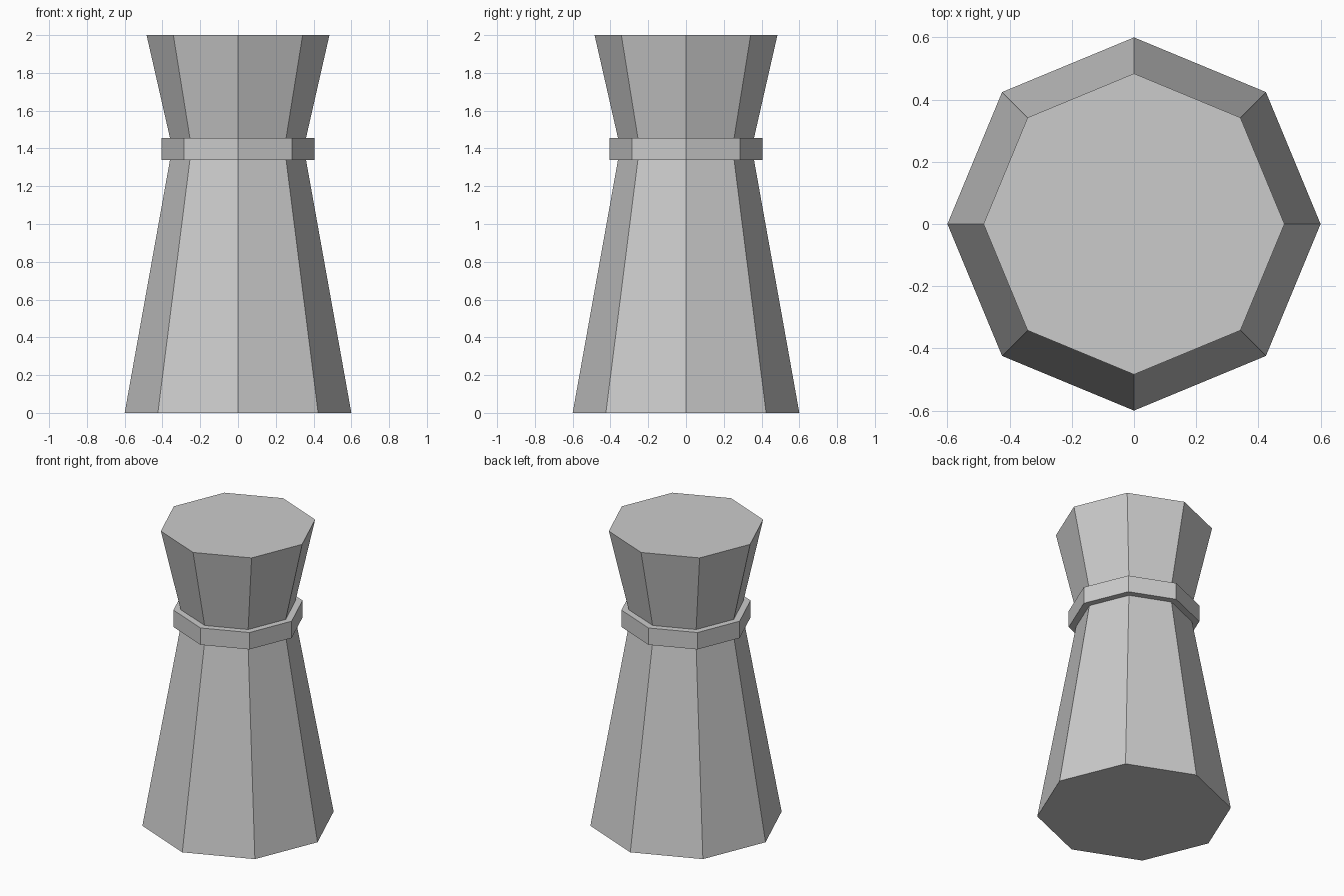
import bpy
import bmesh
from math import cos, sin, tau

SIDES = 8

default = bpy.data.objects.get("Cube")
if default:
    bpy.data.objects.remove(default, do_unlink=True)

# Single grey used on every part
grey = bpy.data.materials.new("light_grey")
grey.use_nodes = True
colour = (0.6, 0.6, 0.6, 1)
grey.diffuse_color = colour
grey.node_tree.nodes["Principled BSDF"].inputs["Base Color"].default_value = colour


def turned_part(name, profile):
    """Closed octagonal solid through (radius, height) pairs, bottom to top."""
    bm = bmesh.new()
    rings = [[bm.verts.new((r * cos(tau * i / SIDES), r * sin(tau * i / SIDES), z))
              for i in range(SIDES)] for r, z in profile]
    for low, high in zip(rings, rings[1:]):
        for i in range(SIDES):
            j = (i + 1) % SIDES
            bm.faces.new((low[i], low[j], high[j], high[i]))
    bm.faces.new(rings[0][::-1])
    bm.faces.new(rings[-1])
    mesh = bpy.data.meshes.new(name)
    bm.to_mesh(mesh)
    bm.free()
    mesh.materials.append(grey)
    obj = bpy.data.objects.new(name, mesh)
    bpy.context.collection.objects.link(obj)
    return obj


# Tapered body, pinched at the neck and flaring to a flat top
turned_part("body", [(0.6, 0), (0.36, 1.34), (0.36, 1.455), (0.484, 2)])

# Raised band around the neck
turned_part("neck_band", [(0.405, 1.34), (0.405, 1.455)])
